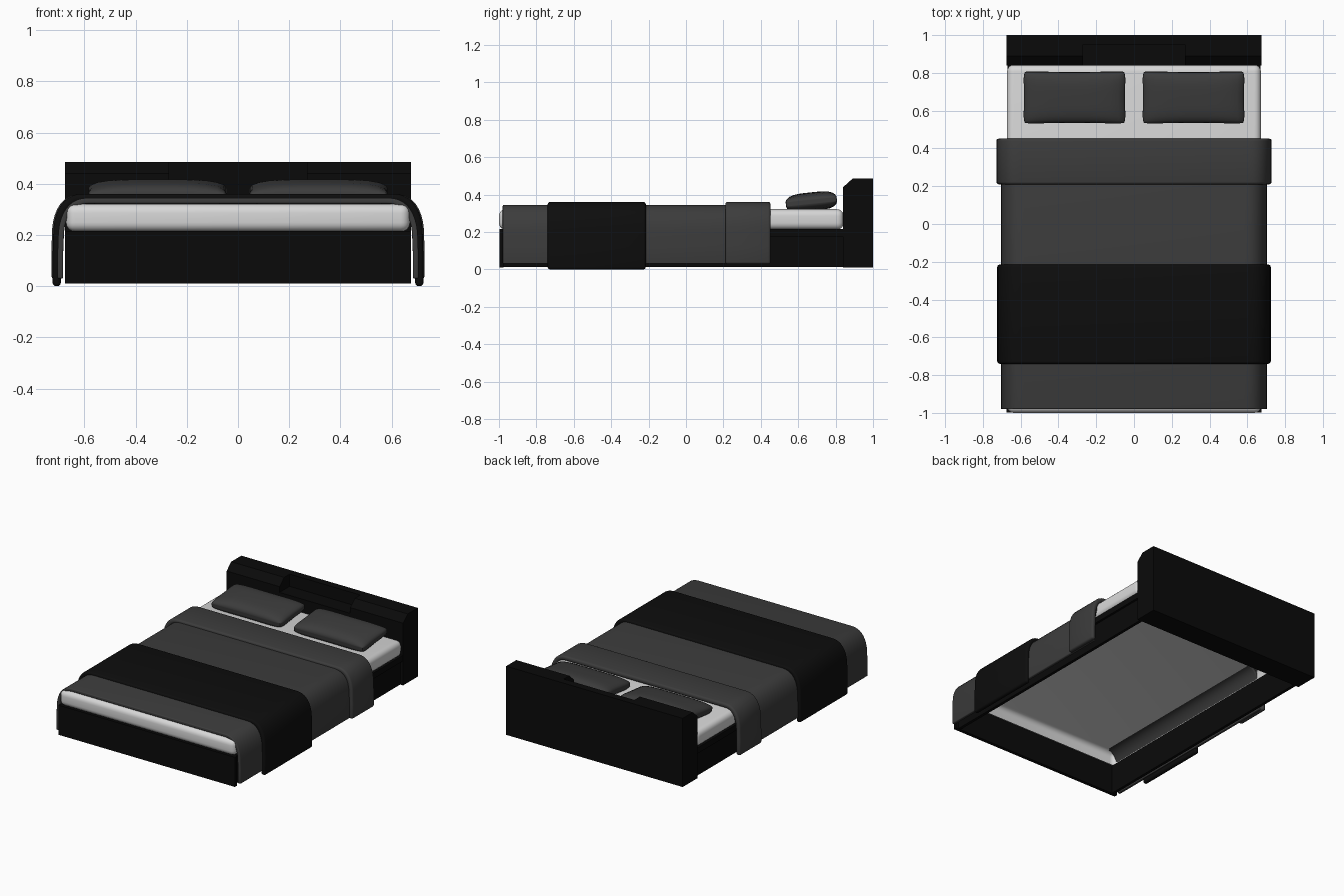
import bpy, bmesh, math
from mathutils import Matrix

cube = bpy.data.objects.get("Cube")
if cube:
    bpy.data.objects.remove(cube, do_unlink=True)


def material(name, value):
    m = bpy.data.materials.new(name)
    m.use_nodes = True
    col = (value, value, value, 1)
    m.diffuse_color = col
    m.node_tree.nodes["Principled BSDF"].inputs["Base Color"].default_value = col
    return m


BLACK = material("black_wood", 0.003)
THROW = material("black_cloth", 0.004)
GREY = material("dark_grey_cloth", 0.045)
WHITE = material("white_sheet", 0.68)


def finish(name, bm, mat, smooth=False):
    mesh = bpy.data.meshes.new(name)
    bm.to_mesh(mesh)
    bm.free()
    mesh.materials.append(mat)
    ob = bpy.data.objects.new(name, mesh)
    bpy.context.collection.objects.link(ob)
    if smooth:
        for o in bpy.context.selected_objects:
            o.select_set(False)
        bpy.context.view_layer.objects.active = ob
        ob.select_set(True)
        bpy.ops.object.shade_smooth_by_angle(angle=math.radians(50))
    return ob


def box_mesh(x0, x1, y0, y1, z0, z1):
    bm = bmesh.new()
    bmesh.ops.create_cube(bm, size=1)
    for v in bm.verts:
        v.co = (x0 if v.co.x < 0 else x1, y0 if v.co.y < 0 else y1, z0 if v.co.z < 0 else z1)
    return bm


def box(name, *dims):
    return finish(name, box_mesh(*dims), BLACK)


def prism(name, x0, x1, profile, mat):
    """Extrude a (y, z) outline along x."""
    bm = bmesh.new()
    face = bm.faces.new([bm.verts.new((x0, y, z)) for y, z in profile])
    out = bmesh.ops.extrude_face_region(bm, geom=[face])
    verts = [g for g in out["geom"] if isinstance(g, bmesh.types.BMVert)]
    bmesh.ops.translate(bm, verts=verts, vec=(x1 - x0, 0, 0))
    bmesh.ops.recalc_face_normals(bm, faces=bm.faces)
    return finish(name, bm, mat)


def drape(name, width, top, bottom, y0, y1, thick, bevel, mat):
    """Cloth hanging over both sides of the bed."""
    half = [(width + 0.002, bottom), (width + 0.002, (bottom + top) / 3)]
    for i in range(11):
        a = math.radians(9 * i)
        half.append((width - 0.12 + 0.12 * max(math.cos(a), 0) ** 0.85,
                     top - 0.17 + 0.17 * math.sin(a) ** 0.85))
    path = [(-x, z) for x, z in half] + half[::-1]
    bm = bmesh.new()
    rows = [[bm.verts.new((x, y, z)) for x, z in path] for y in (y0, y1)]
    for i in range(len(path) - 1):
        bm.faces.new((rows[0][i], rows[0][i + 1], rows[1][i + 1], rows[1][i]))
    ob = finish(name, bm, mat, True)
    s = ob.modifiers.new("thickness", 'SOLIDIFY')
    s.thickness, s.offset = thick, -1
    b = ob.modifiers.new("soft_edge", 'BEVEL')
    b.width, b.segments = bevel, 3
    b.limit_method, b.angle_limit = 'ANGLE', math.radians(50)


def pillow(name, cx):
    """Cushion with pinched sides, leaning slightly towards the headboard."""
    bm = bmesh.new()
    bmesh.ops.create_cube(bm, size=2)
    bmesh.ops.subdivide_edges(bm, edges=bm.edges, cuts=11, use_grid_fill=True)
    for v in bm.verts:
        x, y, z = v.co
        u, w = math.sin(x * math.pi / 2), math.sin(y * math.pi / 2)
        puff = ((1 - u ** 4) * (1 - w ** 4)) ** 0.5
        rim = 1 - 0.05 * abs(u * w) ** 6
        v.co = (0.275 * u * rim * (1 - 0.03 * (1 - w * w)),
                0.142 * w * rim * (1 - 0.06 * (1 - u * u)),
                z * (0.012 + 0.038 * puff))
    bm.transform(Matrix.Translation((cx, 0.67, 0.362)) @ Matrix.Rotation(math.radians(6), 4, 'X'))
    finish(name, bm, GREY, True)


# Bed frame: open underneath, thin panels
box("foot_panel", -0.675, 0.675, -0.998, -0.975, 0.01, 0.215)
for side, s in (("left", 1), ("right", -1)):
    xs = sorted((s * 0.635, s * 0.655))
    box(side + "_side_rail", *xs, -0.975, 0.845, 0.012, 0.175)
    xs = sorted((s * 0.635, s * 0.67))
    box(side + "_rail_lip", *xs, -0.975, 0.845, 0.175, 0.215)
    # Headboard cabinets with a sloped front top edge
    prism(side + "_headboard_cabinet", s * 0.27, s * 0.675,
          [(0.84, 0.01), (1, 0.01), (1, 0.485), (0.89, 0.485), (0.84, 0.44)], BLACK)

# Headboard middle: back panel and shelf
box("headboard_back_panel", -0.27, 0.27, 0.95, 1, 0.01, 0.485)
box("headboard_shelf", -0.27, 0.27, 0.84, 0.95, 0.01, 0.4)

# Mattress cover, rounded and open below
bm = box_mesh(-0.672, 0.672, -1, 0.843, 0.213, 0.322)
bmesh.ops.bevel(bm, geom=bm.edges[:], offset=0.036, segments=5, profile=0.5, affect='EDGES')
bm.normal_update()
under = [f for f in bm.faces if f.normal.z < -0.99]
bmesh.ops.delete(bm, geom=under, context='FACES')
finish("mattress", bm, WHITE, True)

# Bedding
drape("blanket", 0.703, 0.345, 0.03, -0.98, 0.43, 0.022, 0.006, GREY)
drape("blanket_fold", 0.727, 0.361, 0.028, 0.21, 0.452, 0.032, 0.013, GREY)
drape("bed_throw", 0.722, 0.361, 0.0, -0.74, -0.215, 0.032, 0.013, THROW)
for side, s in (("left", 1), ("right", -1)):
    pillow(side + "_pillow", s * 0.315)
